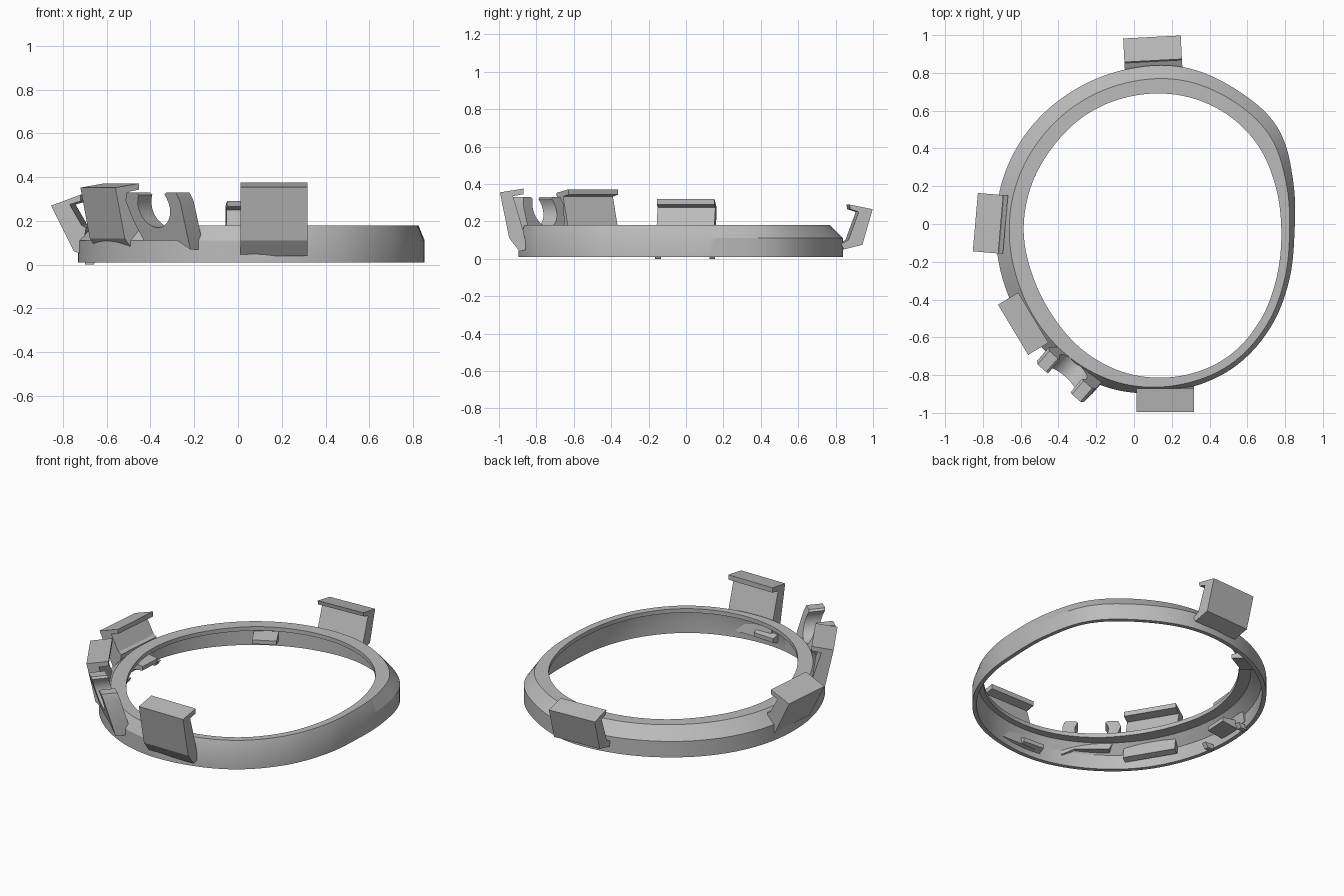
import bpy, bmesh, math
from mathutils import Matrix, Vector

cube = bpy.data.objects.get("Cube")
if cube:
    bpy.data.objects.remove(cube, do_unlink=True)

grey = bpy.data.materials.new("plain_grey")
grey.use_nodes = True
GREY = (0.5, 0.5, 0.5, 1)
grey.diffuse_color = GREY
grey.node_tree.nodes["Principled BSDF"].inputs["Base Color"].default_value = GREY


def finish(name, bm, smooth=False):
    bmesh.ops.recalc_face_normals(bm, faces=bm.faces)
    mesh = bpy.data.meshes.new(name)
    bm.to_mesh(mesh)
    bm.free()
    mesh.materials.append(grey)
    obj = bpy.data.objects.new(name, mesh)
    bpy.context.collection.objects.link(obj)
    if smooth:
        bpy.ops.object.select_all(action='DESELECT')
        obj.select_set(True)
        bpy.context.view_layer.objects.active = obj
        bpy.ops.object.shade_smooth_by_angle(angle=math.radians(25))
    return obj


def extrude(name, profile, depth, x, y, yaw, lean=0.0, smooth=False):
    """Extrude an (across, height) outline sideways, lean it, then turn and place it."""
    bm = bmesh.new()
    place = Matrix.Translation((x, y, 0)) @ Matrix.Rotation(math.radians(yaw), 4, 'Z')
    sides = []
    for s in (-0.5, 0.5):
        sides.append([bm.verts.new(place @ Vector((a, s * depth + lean * (z - 0.3), z)))
                      for a, z in profile])
    one, two = sides
    n = len(profile)
    for i in range(n):
        j = (i + 1) % n
        bm.faces.new((one[i], one[j], two[j], two[i]))
    bm.faces.new(one)
    bm.faces.new(two[::-1])
    return finish(name, bm, smooth)


# Radii of the uneven ring, one per 20 degrees about its middle
CX, CY = 0.1, -0.04
OUTER = [.75, .79, .86, .872, .885, .87, .857, .85, .842,
         .832, .835, .848, .855, .86, .85, .838, .805, .767]
INNER = [.68, .692, .72, .735, .735, .725, .712, .694, .688,
         .684, .678, .693, .73, .763, .778, .773, .738, .698]


def radius(table, deg):
    """Smooth periodic interpolation."""
    n = len(table)
    f = (deg % 360) / 360 * n
    i = int(f)
    t = f - i
    a, b, c, d = (table[(i + k) % n] for k in (-1, 0, 1, 2))
    return b + 0.5 * t * (c - a + t * (2*a - 5*b + 4*c - d + t * (3*(b - c) + d - a)))


# Ring: a thin wall, a chamfer and a flat top flange
bm = bmesh.new()
STEPS = 144
loops = []
for k in range(STEPS):
    deg = 360 * k / STEPS
    ro, ri = radius(OUTER, deg), radius(INNER, deg)
    rm = ri + (ro - ri) * (0.57 - 0.07 * math.cos(math.radians(deg - 140)))
    section = [(ro, .01), (ro, .11), (rm, .18), (ri, .18),
               (ri, .155), (rm - .01, .155), (ro - .025, .10), (ro - .025, .01)]
    c, s = math.cos(math.radians(deg)), math.sin(math.radians(deg))
    loops.append([bm.verts.new((CX + r * c, CY + r * s, z)) for r, z in section])
for k in range(STEPS):
    p, q = loops[k], loops[(k + 1) % STEPS]
    for i in range(len(p)):
        j = (i + 1) % len(p)
        bm.faces.new((p[i], q[i], q[j], p[j]))
finish("ring", bm, smooth=True)

# Hooked clips: outlines run from the outer top corner down and around
FRONT = [(0, .355), (-.05, .11), (-.105, .04), (-.145, .05),
         (-.125, .15), (-.07, .335), (-.125, .345), (-.125, .375)]
BACK = [(0, .265), (-.055, .075), (-.155, .05), (-.17, .08),
        (-.13, .10), (-.075, .25), (-.12, .265), (-.125, .29)]
LEFT = [(0, .27), (-.105, .06), (-.14, .05), (-.16, .17),
        (-.14, .18), (-.085, .275), (-.135, .29), (-.135, .32)]
LOW = [(a, z * 0.95 + 0.015) for a, z in FRONT]

extrude("front_clip", FRONT, 0.305, 0.165, -0.995, -90)
extrude("back_clip", BACK, 0.305, 0.095, 0.99, 93)
extrude("side_clip", LEFT, 0.31, -0.84, 0.01, 175)
extrude("corner_clip", LOW, 0.31, -0.64, -0.56, 211)

# Open cradle: a tapered block with a round cut-out at the top
arc = []
for k in range(21):
    a = math.radians(35 - 250 * k / 20)
    arc.append((0.095 * math.cos(a), 0.265 + 0.095 * math.sin(a)))
cradle = arc + [(-.09, .33), (-.15, .33), (-.165, .29), (-.17, .07),
                (-.1, .11), (.1, .11), (.14, .2), (.165, .29), (.15, .33), (.09, .33)]
extrude("cradle", cradle, 0.095, -0.36, -0.80, 139, lean=0.3, smooth=True)

# Small catches on the inside of the wall
for i, deg in enumerate((177, 118, 266)):
    r = radius(OUTER, deg) - 0.02
    reach = r - radius(INNER, deg) - 0.02
    a = math.radians(deg)
    extrude("inner_catch_%d" % (i + 1),
            [(.01, .04), (.01, .10), (-reach, .085), (-reach, .06)], 0.14,
            CX + r * math.cos(a), CY + r * math.sin(a), deg)

# Feet under the side clip
for i, y in enumerate((-0.15, 0.14)):
    extrude("clip_foot_%d" % (i + 1), [(-.02, 0), (.02, 0), (.02, .03), (-.04, .03)],
            0.03, -0.68, y, 180)
